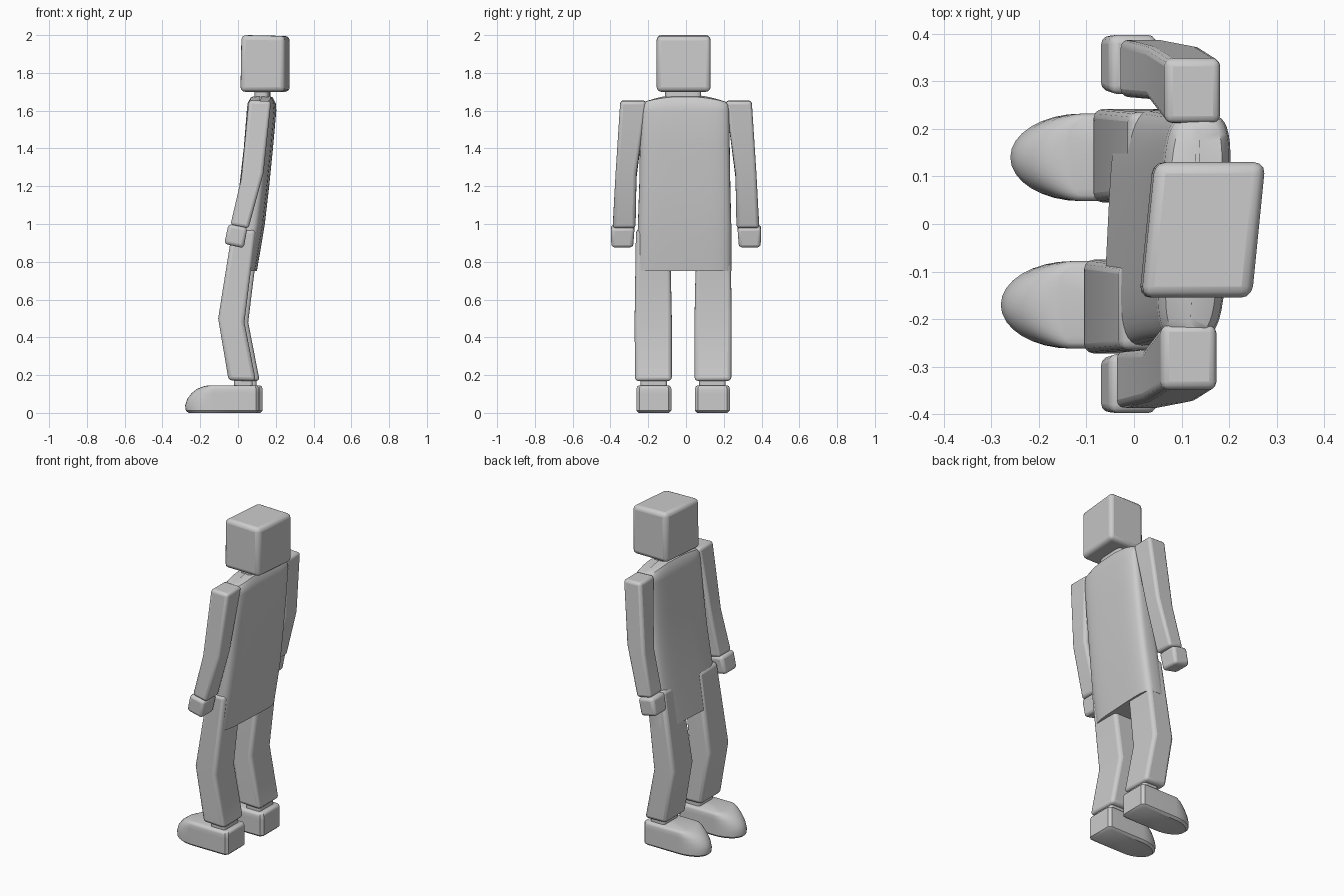
import bpy, bmesh
from math import sin, cos, pi, copysign

if "Cube" in bpy.data.objects:
    bpy.data.objects.remove(bpy.data.objects["Cube"])


def finish(name, bm, bevel=0.0, segs=3, angle=30):
    bmesh.ops.recalc_face_normals(bm, faces=bm.faces)
    me = bpy.data.meshes.new(name)
    bm.to_mesh(me)
    bm.free()
    ob = bpy.data.objects.new(name, me)
    bpy.context.collection.objects.link(ob)
    if bevel:
        mod = ob.modifiers.new("soft_edges", 'BEVEL')
        mod.width = bevel
        mod.segments = segs
        mod.limit_method = 'ANGLE'
        mod.angle_limit = 0.9
    bpy.ops.object.select_all(action='DESELECT')
    ob.select_set(True)
    bpy.context.view_layer.objects.active = ob
    bpy.ops.object.shade_smooth_by_angle(angle=angle * pi / 180)
    return ob


def skin(rings):
    """Bridge equal-sized rings of points and cap both ends."""
    bm = bmesh.new()
    vs = [[bm.verts.new(p) for p in r] for r in rings]
    n = len(vs[0])
    for a, b in zip(vs, vs[1:]):
        for i in range(n):
            j = (i + 1) % n
            bm.faces.new((a[i], a[j], b[j], b[i]))
    bm.faces.new(vs[0][::-1])
    bm.faces.new(vs[-1])
    return bm


def box_loft(name, rings, bevel, dx=0.0, shear=0.0):
    """Ring = x0, x1, y0, y1, z at x0, z at x1."""
    pts = []
    for x0, x1, y0, y1, za, zb in rings:
        ym = (y0 + y1) / 2
        pts.append([(x + dx + shear * (y - ym), y, z) for x, y, z in
                    ((x0, y0, za), (x1, y0, zb), (x1, y1, zb), (x0, y1, za))])
    return finish(name, skin(pts), bevel, angle=20)


def oval(x0, x1, y0, y1, z, dome=0.0, shear=0.05, e=0.45, n=40):
    """Rounded rectangle section, slightly turned, optionally domed across."""
    out = []
    for i in range(n):
        c, s = cos(2 * pi * (i + .5) / n), sin(2 * pi * (i + .5) / n)
        u, v = copysign(abs(c) ** e, c), copysign(abs(s) ** e, s)
        y = (y0 + y1) / 2 + v * (y1 - y0) / 2
        out.append(((x0 + x1) / 2 + u * (x1 - x0) / 2 + shear * y, y,
                    z + dome * (1 - v * v)))
    return out


# Head and neck
box_loft("head", [(.025, .262, -.155, .13, 1.70, 1.70),
                  (.03, .262, -.155, .13, 2.0, 1.995)], .024, shear=.1)
finish("neck", skin([oval(.09, .17, -.11, .08, z) for z in (1.62, 1.72)]))

# Torso, leaning back towards the shoulders
finish("torso", skin([
    oval(-.055, .095, -.262, .24, .75),
    oval(-.015, .137, -.255, .24, 1.0),
    oval(.013, .16, -.248, .235, 1.2),
    oval(.036, .18, -.245, .232, 1.4),
    oval(.052, .198, -.24, .23, 1.6),
    oval(.056, .195, -.237, .227, 1.63, .012),
    oval(.072, .18, -.228, .215, 1.645, .03),
    oval(.122, .13, -.21, .2, 1.65, .036)]), angle=40)

# Limbs, mirrored across y with a small forward/backward offset
for side, s, dx in (("right", -1, 0.0), ("left", 1, 0.008)):
    def ring(x0, x1, a, b, za, zb):
        y = sorted((s * a, s * b))
        return x0, x1, y[0], y[1], za, zb

    # Arm and hand
    bent = box_loft(side + "_arm", [
        ring(-.04, .055, .267, .388, .995, .975),
        ring(.017, .135, .262, .373, 1.24, 1.27),
        ring(.057, .175, .21, .348, 1.655, 1.65)], .017, dx)
    box_loft(side + "_hand", [
        ring(-.073, .03, .28, .395, .895, .872),
        ring(-.05, .05, .272, .398, 1.0, .98)], .018)

    # Leg; the two sides sit slightly off centre
    off = -.015
    dl = 0.0 if s < 0 else .02
    rows = [(-.05, .095, .06, .255, .172, .168),
            (-.105, .034, .06, .257, .50, .48),
            (-.03, .095, .07, .25, .97, .97)]
    legs = []
    for r in rows:
        q = ring(*r)
        legs.append((q[0], q[1], q[2] + off, q[3] + off, q[4], q[5]))
    box_loft(side + "_leg", legs, .02, dl)

    # Foot with a rounded toe cap, plus ankle
    yc, hw = s * .155 + off, .092
    levels = [(0, -.262, .012), (.012, -.276, 0), (.04, -.28, 0),
              (.075, -.268, 0), (.105, -.245, 0), (.128, -.215, 0),
              (.14, -.185, .004), (.145, -.16, .012)]
    foot = []
    for z, toe, inset in levels:
        w, h = hw - inset, .11 - inset
        p = [(h - .015, -w), (h, -w + .015), (h, w - .015), (h - .015, w)]
        for i in range(17):
            t = pi / 2 * (1 - i / 8)
            p.append((-.13 + (toe + .13) * cos(t), w * sin(t)))
        foot.append([(x + dl, y + yc, z) for x, y in p])
    finish(side + "_foot", skin(foot), angle=40)
    box_loft(side + "_ankle", [
        (-.02, .078, yc - .07, yc + .07, .12, .12),
        (-.02, .078, yc - .07, yc + .07, .2, .2)], .015, dl)
